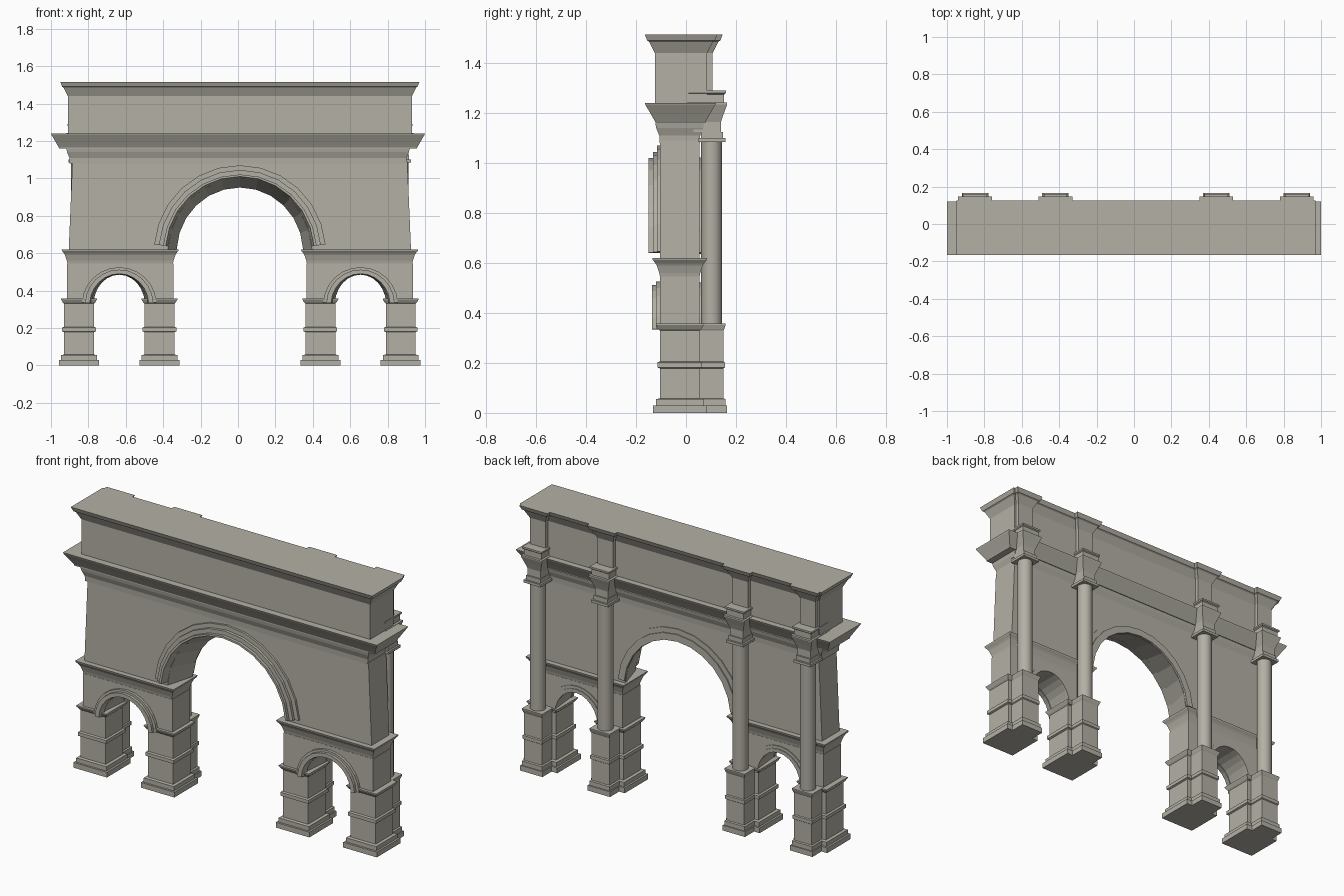
import bpy, bmesh, math

if "Cube" in bpy.data.objects:
    bpy.data.objects.remove(bpy.data.objects["Cube"])

CX = 0.01                    # symmetry axis of the arch
YF, YB = -0.105, 0.055       # front and back wall planes

stone = bpy.data.materials.new("warm grey stone")
stone.diffuse_color = (0.45, 0.435, 0.375, 1)
stone.use_nodes = True
stone.node_tree.nodes["Principled BSDF"].inputs["Base Color"].default_value = stone.diffuse_color


def finish(name, bm):
    bmesh.ops.recalc_face_normals(bm, faces=bm.faces)
    me = bpy.data.meshes.new(name)
    bm.to_mesh(me)
    bm.free()
    ob = bpy.data.objects.new(name, me)
    bpy.context.collection.objects.link(ob)
    me.materials.append(stone)
    return ob


def skin(name, loops):
    """Closed solid through a series of equal-length vertex loops."""
    bm = bmesh.new()
    rows = [[bm.verts.new(p) for p in lp] for lp in loops]
    n = len(rows[0])
    for a, b in zip(rows, rows[1:]):
        for i in range(n):
            j = (i + 1) % n
            bm.faces.new((a[i], a[j], b[j], b[i]))
    bm.faces.new(rows[0])
    bm.faces.new(rows[-1])
    return finish(name, bm)


def moulding(name, x0, x1, y0, y1, levels):
    """Rectangular block whose outline grows by an offset at each height."""
    return skin(name, [[(x0 - o, y0 - o, z), (x1 + o, y0 - o, z),
                        (x1 + o, y1 + o, z), (x0 - o, y1 + o, z)] for z, o in levels])


def arc(cx, cz, a, b, start, n=12):
    pts = []
    for i in range(n + 1):
        t = math.radians(start + (180 - 2 * start) * i / n)
        pts.append((cx + a * math.cos(t), cz + b * math.sin(t)))
    return pts


def arch_wall(name, bl, br, tl, tr, z0, z1, cx, cz, front, back):
    """Wall with a splayed arched opening rising from its lower edge."""
    loops = []
    for y, (a, b) in ((YF, front), (YB, back)):
        pts = [(bl, z0), (tl, z1), (tr, z1), (br, z0), (cx + a, z0)]
        pts += [(x, max(z, z0 + 0.001)) for x, z in arc(cx, cz, a, b, 3)]
        pts += [(cx - a, z0)]
        loops.append([(x, y, z) for x, z in pts])
    return skin(name, loops)


def arch_ring(name, cx, cz, section, start):
    """Stepped moulding swept round an arch; section = (y, a, b)."""
    cols = [arc(cx, cz, a, b, start) for _, a, b in section]
    loops = [[(c[i][0], s[0], c[i][1]) for c, s in zip(cols, section)] for i in range(13)]
    return skin(name, loops)


# profiles shared by the repeated mouldings: (height, outward offset)
PIER = [(0, .027), (.03, .027), (.03, .016), (.055, .016), (.058, 0), (.178, 0),
        (.182, .01), (.202, .01), (.206, 0), (.33, 0), (.336, .006), (.352, .016), (.357, .016)]
BLOCK_CORNICE = [(.54, -.002), (.56, .002), (.59, .012), (.6, .018), (.612, .028), (.62, .03)]
ATTIC = [(1.235, 0), (1.44, 0), (1.485, .022), (1.49, .03), (1.515, .04)]

for s, side in ((-1, "left"), (1, "right")):
    for off, pos in ((.43, "inner"), (.86, "outer")):
        cx = CX + s * off
        tag = f"{pos}_{side}"
        # pier and the column pedestal behind it
        moulding("pier_" + tag, cx - .08, cx + .08, YF, YB, PIER)
        moulding("pedestal_" + tag, cx - .056, cx + .056, .02, .15,
                 [(z, o * .55) for z, o in PIER])
        # round column shaft
        shaft = skin("column_" + tag, [[(cx + .042 * math.cos(k * math.pi / 8),
                                         .103 + .042 * math.sin(k * math.pi / 8), z)
                                        for k in range(16)] for z in (.355, 1.09)])
        for p in shaft.data.polygons:
            p.use_smooth = abs(p.normal.z) < .5
        e = [ed for ed in shaft.data.edges
             if abs(shaft.data.vertices[ed.vertices[0]].co.z
                    - shaft.data.vertices[ed.vertices[1]].co.z) < .01]
        for ed in e:
            ed.use_edge_sharp = True
        # capital slabs
        moulding("capital_" + tag, cx - .045, cx + .045, .06, .148,
                 [(1.085, .01), (1.1, .01), (1.1, 0), (1.125, 0)])
        # projecting entablature block above the column
        moulding("entablature_block_" + tag, cx - .042, cx + .042, .03, .14,
                 [(1.125, 0), (1.165, 0), (1.2, .012), (1.235, .025), (1.242, .025),
                  (1.243, .013), (1.275, .013), (1.28, .02), (1.29, .02)])
        # projecting attic strip
        moulding("attic_pilaster_" + tag, cx - .05, cx + .05, .0, .107, ATTIC)

    # lower side block with its small arch
    x0, x1 = sorted((CX + s * .355, CX + s * .925))
    ac = CX + s * .645
    arch_wall("side_block_" + side, x0, x1, x0, x1, .355, .545, ac, .335,
              (.15, .152), (.135, .15))
    moulding("side_block_cornice_" + side, x0 + .002, x1 - .002, YF, YB, BLOCK_CORNICE)
    arch_ring("small_arch_front_ring_" + side, ac, .325,
              [(-.1, .2, .2), (-.12, .2, .2), (-.12, .183, .187), (-.136, .183, .187),
               (-.136, .158, .165), (-.1, .148, .16)], 3)
    arch_ring("small_arch_back_ring_" + side, ac, .325,
              [(.05, .137, .16), (.064, .137, .16), (.064, .165, .18),
               (.06, .165, .18), (.06, .185, .197), (.05, .185, .197)], 3)

# main wall with the large arch
arch_wall("main_wall", CX - .915, CX + .915, CX - .895, CX + .895, .618, 1.09,
          CX, .605, (.385, .392), (.338, .346))
arch_ring("large_arch_front_ring", CX, .605,
          [(-.1, .46, .465), (-.117, .46, .465), (-.117, .435, .44), (-.133, .435, .44),
           (-.133, .412, .416), (-.15, .412, .416), (-.15, .398, .405), (-.1, .385, .39)], 5)
arch_ring("large_arch_back_ring", CX, .605,
          [(.05, .34, .348), (.066, .34, .348), (.066, .38, .388),
           (.06, .38, .388), (.06, .41, .418), (.05, .41, .418)], 5)

# main cornice
moulding("main_cornice", -.9, .9, YF, YB,
         [(1.08, 0), (1.11, .002), (1.14, .014), (1.16, .018)])
moulding("main_cornice_top", -.9, .9, -.065, .02,
         [(1.16, .058), (1.165, .058), (1.2, .078), (1.232, .097), (1.24, .1)])

# attic storey with its crowning cornice
moulding("attic", CX - .92, CX + .92, -.125, .085, ATTIC)
